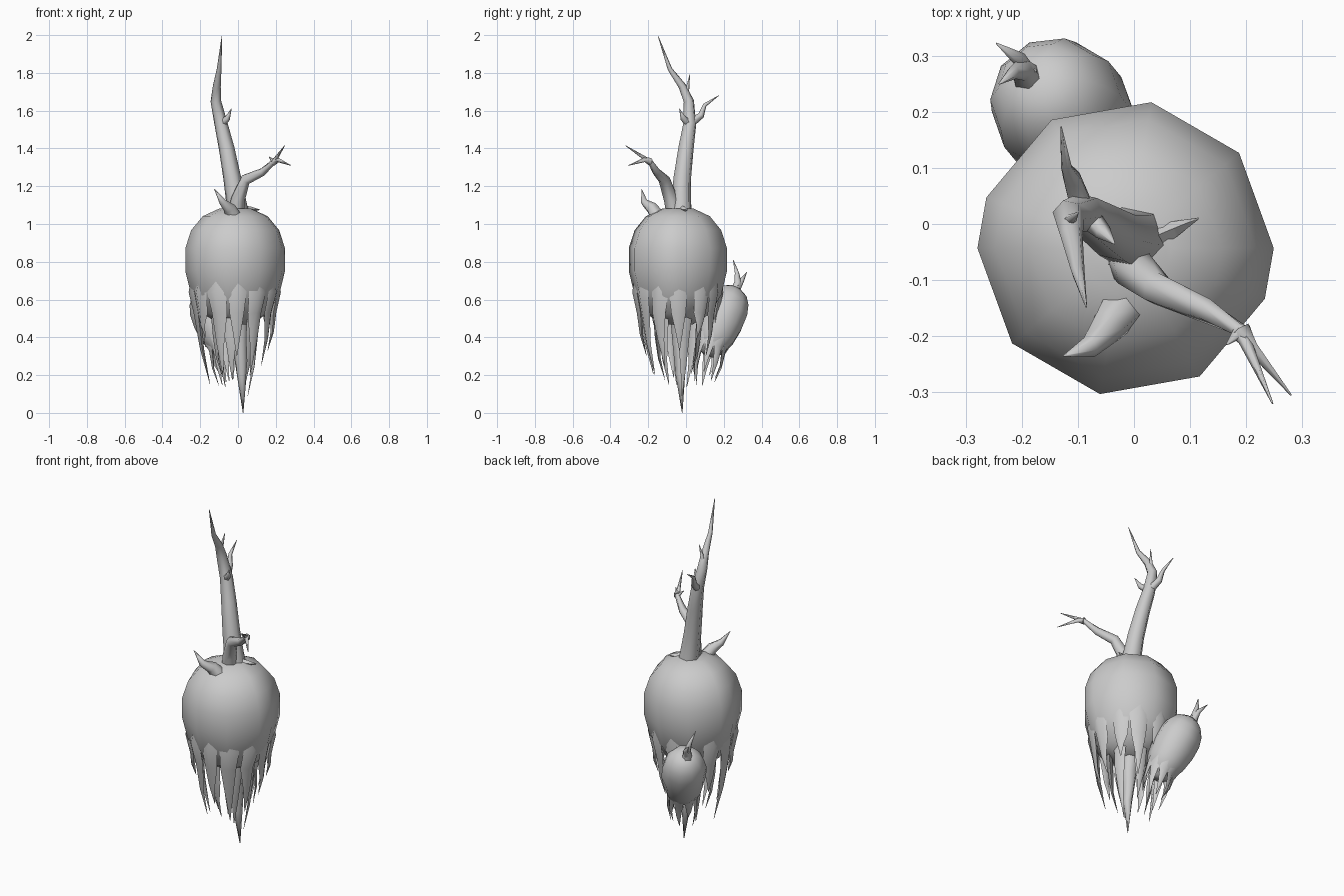
import bpy, bmesh, math, random
from mathutils import Vector, Matrix

random.seed(4)
if "Cube" in bpy.data.objects:
    bpy.data.objects.remove(bpy.data.objects["Cube"])

GREY = (0.6, 0.6, 0.6, 1)
grey = bpy.data.materials.new("plain grey")
grey.use_nodes = True
grey.diffuse_color = GREY
grey.node_tree.nodes["Principled BSDF"].inputs["Base Color"].default_value = GREY


def bridge(bm, rings):
    """Join successive rings with quads and cap both ends."""
    for lower, upper in zip(rings, rings[1:]):
        for k in range(len(lower)):
            n = (k + 1) % len(lower)
            bm.faces.new((lower[k], lower[n], upper[n], upper[k]))
    bm.faces.new(rings[0][::-1])
    bm.faces.new(rings[-1])


def add_tube(bm, points, radii, sides, flat, outward):
    """Loft rings along points; flat squashes each ring along outward."""
    rings = []
    for i, (point, radius) in enumerate(zip(points, radii)):
        along = points[min(i + 1, len(points) - 1)] - points[max(i - 1, 0)]
        along.normalize()
        u = (outward - along * outward.dot(along)).normalized()
        v = along.cross(u)
        angles = [math.tau * k / sides for k in range(sides)]
        rings.append([bm.verts.new(point + radius * (u * math.cos(a) * flat + v * math.sin(a)))
                      for a in angles])
    bridge(bm, rings)


def finish(bm, name, angle):
    bmesh.ops.recalc_face_normals(bm, faces=bm.faces)
    mesh = bpy.data.meshes.new(name)
    bm.to_mesh(mesh)
    bm.free()
    mesh.materials.append(grey)
    ob = bpy.data.objects.new(name, mesh)
    bpy.context.collection.objects.link(ob)
    bpy.ops.object.select_all(action='DESELECT')
    ob.select_set(True)
    bpy.context.view_layer.objects.active = ob
    bpy.ops.object.shade_smooth_by_angle(angle=math.radians(angle))


def bulb(name, radius, rise, drop, degrees, matrix):
    """Faceted egg around its widest level, with different rise and drop."""
    bm = bmesh.new()
    angles = [math.radians(d) for d in degrees]
    rings = []
    for step in range(8):
        tilt = math.radians((step - 3.5) * 22)
        r = radius * math.cos(tilt) ** 0.8
        z = math.sin(tilt) * (rise if tilt > 0 else drop)
        rings.append([bm.verts.new((r * math.cos(a), r * math.sin(a), z)) for a in angles])
    bridge(bm, rings)
    bmesh.ops.transform(bm, matrix=matrix, verts=bm.verts)
    finish(bm, name, 60)


def twigs(name, paths, sides=6):
    """Each path is a start radius followed by points; it tapers to a tip."""
    bm = bmesh.new()
    for start, *path in paths:
        points = [Vector(p) for p in path]
        last = len(points) - 1
        radii = [max(start * (1 - i / last) ** 0.75, 0.0015) for i in range(last + 1)]
        add_tube(bm, points, radii, sides, 1, Vector((0.3, -1, 0.1)))
    finish(bm, name, 85)


def roots(name, specs, frame, spread, levels, widths):
    """Flat pointed roots; each spec is angle, tip height, tip spread, half width."""
    bm = bmesh.new()
    for angle, tip, tip_spread, half in specs:
        outward = Vector((math.cos(angle), math.sin(angle), 0))
        points = []
        for reach, level in zip(spread, levels):
            sway = Matrix.Rotation(random.uniform(-0.06, 0.06), 3, 'Z')
            points.append(frame @ (sway @ outward * reach + Vector((0, 0, level))))
        end = frame @ (outward * tip_spread)
        end.z = tip
        # Midpoint sags outward before the tip
        middle = points[-1].lerp(end, 0.5)
        middle += (frame.to_3x3() @ outward) * 0.01
        points += [middle, end]
        radii = [half * w for w in widths] + [half * 0.4, 0.0015]
        add_tube(bm, points, radii, 4, 0.45, (frame.to_3x3() @ outward).normalized())
    finish(bm, name, 75)


# Main bulb, with a narrower facet on its right side
centre = Matrix.Translation((-0.015, -0.043, 0))
facets = list(range(0, 180, 40)) + list(range(180, 360, 40))
bulb("main_bulb", 0.268, 0.27, 0.36, facets, centre @ Matrix.Translation((0, 0, 0.82)))

# Ragged outer roots
tips = (0.33, 0.4, 0.3, 0.3, 0.4, 0.35, 0.15, 0.4, 0.2, 0.3, 0.2, 0.25)
roots("outer_roots",
      [(math.tau * (k + 0.1) / len(tips), tip, 0.1 + tip * 0.22, random.uniform(0.045, 0.06))
       for k, tip in enumerate(tips)],
      centre, (0.21, 0.22, 0.2), (0.78, 0.64, 0.53), (0.5, 1, 0.8))

# Inner roots around the long taproot
roots("inner_roots",
      [(math.tau * (k + 0.3) / 6, random.uniform(0.08, 0.28), 0.07, 0.04) for k in range(6)],
      centre, (0.12, 0.11), (0.56, 0.4), (1, 0.8))
twigs("taproot", [(0.06, (0, -0.03, 0.56), (0.01, -0.03, 0.38), (0.02, -0.03, 0.2),
                   (0.027, -0.02, 0))])

# Tall stem with forked twigs
knot = (-0.117, 0.015, 1.65)
joint = (-0.09, 0.02, 1.53)
twigs("tall_stem", [
    (0.06, (0, -0.025, 1.05), (-0.01, -0.025, 1.12), (-0.03, -0.02, 1.24), (-0.06, 0, 1.4),
     joint, knot, (-0.112, -0.02, 1.73), (-0.1, -0.085, 1.82), (-0.085, -0.148, 1.995)),
    (0.02, knot, (-0.115, 0.005, 1.7), (-0.1, 0.02, 1.79)),
    (0.024, joint, (-0.11, 0.08, 1.575), (-0.12, 0.1, 1.63), (-0.13, 0.173, 1.68)),
    (0.026, joint, (-0.055, -0.015, 1.56), (-0.035, -0.035, 1.61))])

# Side branch with a forked end
fork = (0.19, -0.19, 1.33)
twigs("side_branch", [
    (0.045, (-0.01, -0.06, 1.05), (0, -0.08, 1.13), (0.04, -0.115, 1.235),
     (0.13, -0.155, 1.275), fork, (0.247, -0.32, 1.415)),
    (0.021, fork, (0.21, -0.22, 1.34), (0.28, -0.305, 1.31)),
    (0.014, fork, (0.165, -0.215, 1.355))])

# Short sprout on the front of the crown
twigs("crown_sprout", [(0.045, (-0.02, -0.145, 1.03), (-0.045, -0.18, 1.085),
                        (-0.08, -0.22, 1.115), (-0.125, -0.235, 1.185))])

# Pointed flares where the stems meet the bulb
crown = Vector((0, -0.04, 1.08))
twigs("crown_flares", [
    (0.025, crown, crown.lerp(Vector(tip), 0.6), tip)
    for tip in ((0.115, 0.01, 1.075), (0, 0.06, 1.06), (-0.11, -0.13, 1.04), (0.025, -0.19, 1.03))],
    4)

# Small leaning bulb at the back
base, top = Vector((-0.045, 0.1, 0.27)), Vector((-0.175, 0.258, 0.66))
axis = top - base
length = axis.length
small = Matrix.Translation(base) @ axis.to_track_quat('Z', 'Y').to_matrix().to_4x4()
bulb("small_bulb", 0.122, length * 0.36, length * 0.56, range(0, 360, 36),
     small @ Matrix.Translation((0, 0, length * 0.65)))

# Roots of the small bulb
roots("small_roots",
      [(math.tau * (k + 0.3) / 9, random.uniform(0.14, 0.27), 0.06, 0.032) for k in range(9)],
      small, (0.08, 0.087, 0.075), (length * 0.5, length * 0.36, length * 0.2), (0.6, 1, 0.8))

# Twigs on the small bulb
bud = (-0.19, 0.26, 0.64)
twigs("small_sprout", [
    (0.028, bud, (-0.2, 0.275, 0.69), (-0.215, 0.27, 0.74), (-0.24, 0.25, 0.81)),
    (0.022, bud, (-0.205, 0.295, 0.7), (-0.245, 0.322, 0.745)),
    (0.022, bud, (-0.175, 0.275, 0.68))])
